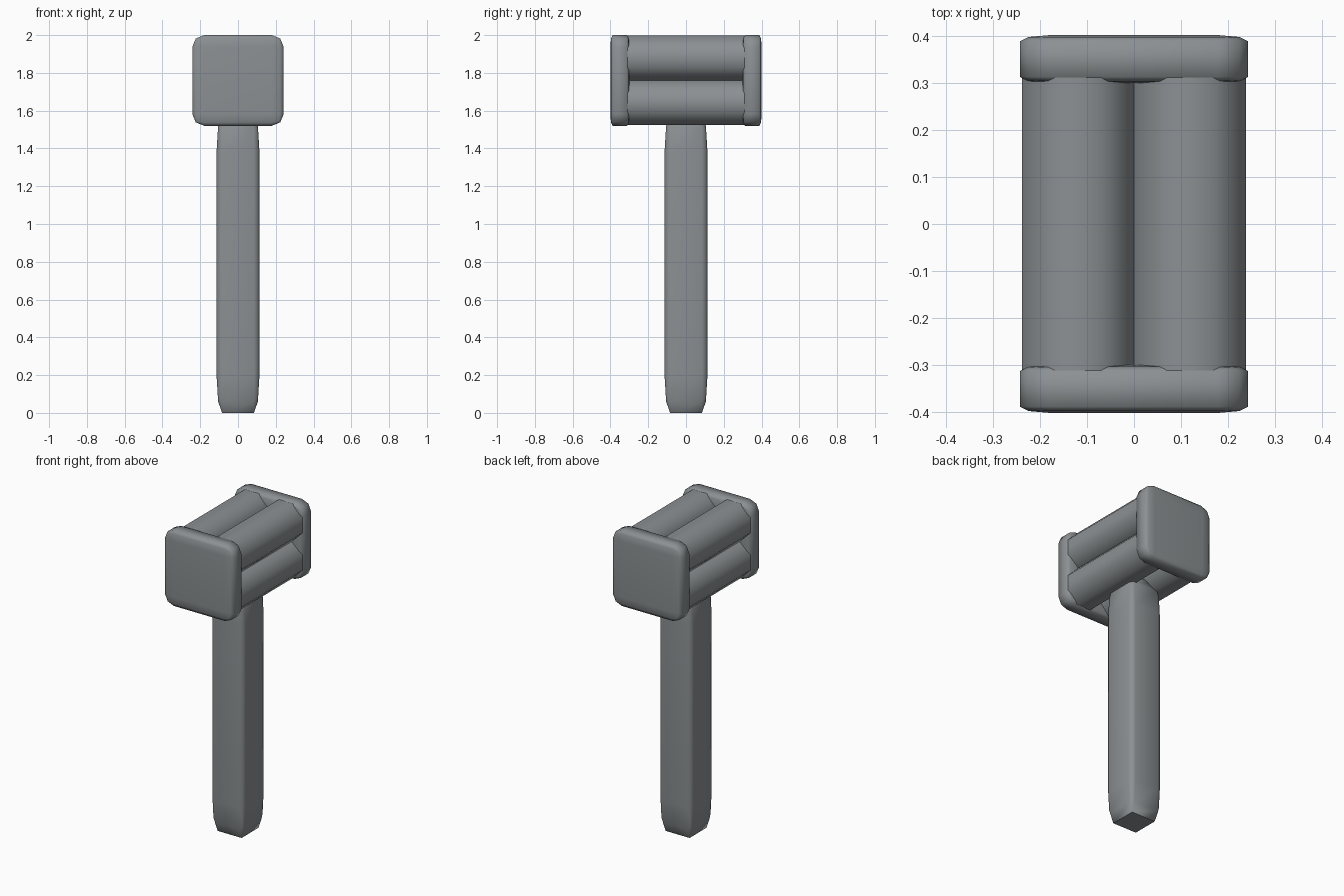
import bpy, bmesh, math
from mathutils import Matrix, Vector

if "Cube" in bpy.data.objects:
    bpy.data.objects.remove(bpy.data.objects["Cube"])

steel = bpy.data.materials.new("dull grey metal")
steel.diffuse_color = (0.26, 0.28, 0.29, 1)
steel.use_nodes = True
steel.node_tree.nodes["Principled BSDF"].inputs["Base Color"].default_value = steel.diffuse_color


def finish(name, bm):
    bmesh.ops.recalc_face_normals(bm, faces=bm.faces)
    me = bpy.data.meshes.new(name)
    bm.to_mesh(me)
    bm.free()
    me.materials.append(steel)
    ob = bpy.data.objects.new(name, me)
    bpy.context.collection.objects.link(ob)
    bpy.ops.object.select_all(action='DESELECT')
    ob.select_set(True)
    bpy.context.view_layer.objects.active = ob
    bpy.ops.object.shade_smooth_by_angle(angle=math.radians(70))
    return ob


# Rounded cube, bevelled before scaling so the rounding stretches with it
def rounded_block(name, centre, size):
    bm = bmesh.new()
    bmesh.ops.create_cube(bm, size=1)
    bmesh.ops.bevel(bm, geom=bm.edges[:], offset=0.13, segments=2,
                    profile=0.5, affect='EDGES')
    bmesh.ops.scale(bm, vec=Vector(size), verts=bm.verts)
    bmesh.ops.translate(bm, vec=Vector(centre), verts=bm.verts)
    return finish(name, bm)


# Eight-sided smooth bar lying along y
def bar(name, x, z, apothem, length):
    bm = bmesh.new()
    turn = Matrix.Rotation(math.pi / 2, 4, 'X') @ Matrix.Rotation(math.pi / 8, 4, 'Z')
    r = apothem / math.cos(math.pi / 8)
    bmesh.ops.create_cone(bm, cap_ends=True, segments=8, radius1=r, radius2=r,
                          depth=length, matrix=Matrix.Translation((x, 0, z)) @ turn)
    # align a flat side with the x axis
    return finish(name, bm)


# Handle
rounded_block("handle", (0, 0, 0.79), (0.228, 0.228, 1.58))

# Striking plates at both ends of the head
for side, y in (("front", -0.35), ("back", 0.35)):
    rounded_block(side + "_plate", (0, y, 1.76), (0.484, 0.102, 0.48))

# Four parallel bars forming the head
for i, (sx, sz) in enumerate([(-1, -1), (1, -1), (-1, 1), (1, 1)]):
    bar("head_bar_%d" % (i + 1), sx * 0.119, 1.76 + sz * 0.1185, 0.1185, 0.68)
